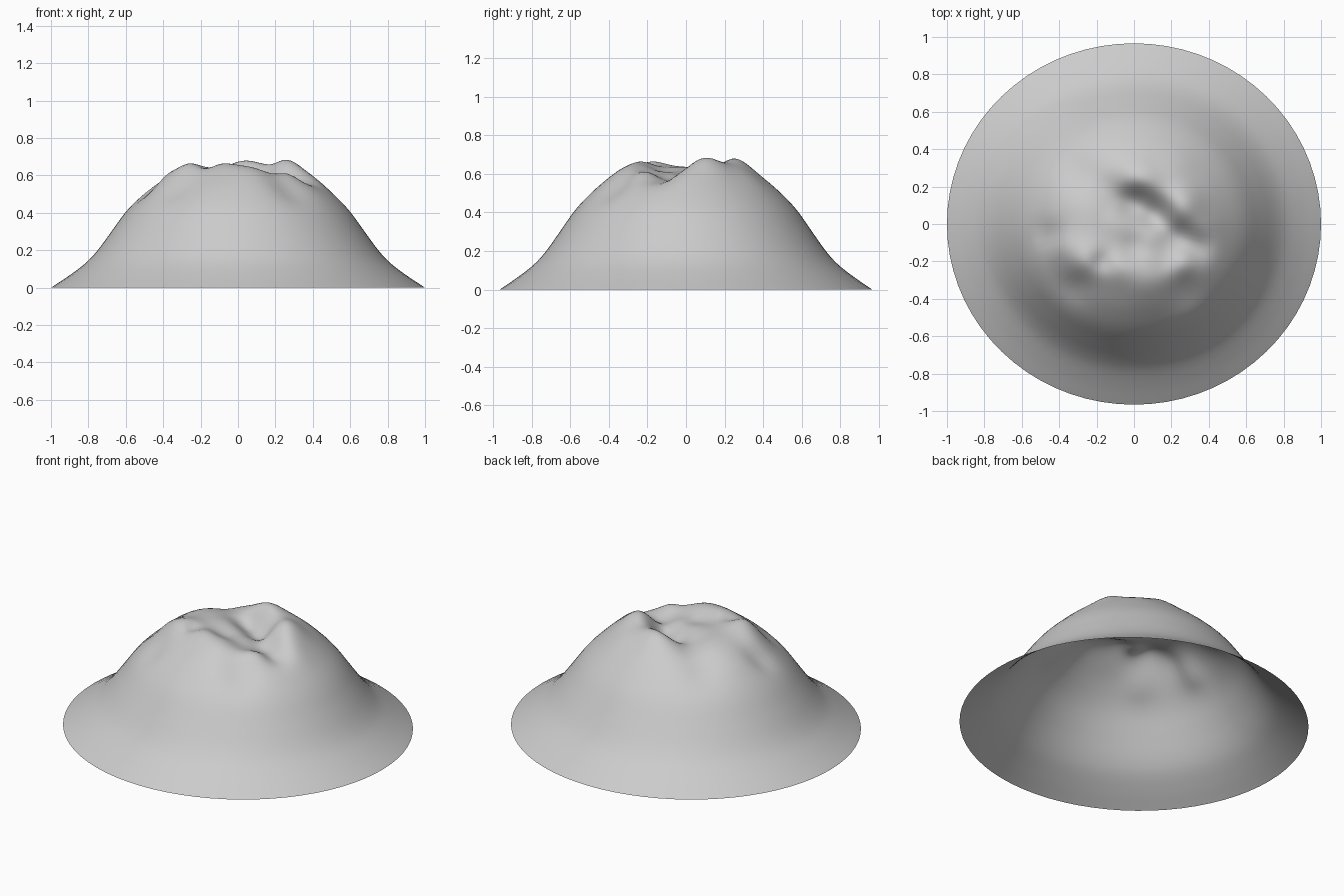
import bpy, bmesh, math

if "Cube" in bpy.data.objects:
    bpy.data.objects.remove(bpy.data.objects["Cube"])

# Radial profile of the mound: (radius, height)
PROFILE = [(0, .615), (.15, .62), (.25, .63), (.34, .61), (.44, .555), (.53, .48), (.6, .405),
           (.68, .295), (.75, .2), (.81, .135), (.9, .066), (1, 0)]
# Summit lumps and gullies: (x, y, height, radius)
LUMPS = [(.03, .23, .06, .085), (.26, .10, .06, .08), (-.27, -.20, .05, .075), (-.08, -.23, .03, .07),
         (-.10, .0, .02, .08), (-.39, -.12, .02, .05), (.22, .30, .015, .07), (.38, -.02, .015, .06),
         (.27, -.21, .02, .05), (.06, -.30, .02, .08),
         (-.30, .28, -.03, .08), (-.15, .19, -.03, .07), (.0, .12, -.07, .065), (.12, .05, -.065, .06),
         (.23, -.06, -.06, .06), (.33, -.12, -.045, .06), (.27, -.36, -.03, .07), (.17, -.17, -.03, .06),
         (-.46, -.06, -.03, .055), (-.32, -.33, -.025, .06), (-.17, -.20, -.025, .04), (.0, -.12, -.015, .05)]
RINGS, SEGS = 56, 72
DEPTH = .966


def slope(i):
    a, b = PROFILE[max(i - 1, 0)], PROFILE[min(i + 1, len(PROFILE) - 1)]
    return (b[1] - a[1]) / (b[0] - a[0])


def base_height(r):
    # Smooth cubic through the profile points
    i = max(k for k in range(len(PROFILE) - 1) if PROFILE[k][0] <= r)
    (r0, z0), (r1, z1) = PROFILE[i], PROFILE[i + 1]
    h = r1 - r0
    t = (r - r0) / h
    return ((2*t**3 - 3*t**2 + 1) * z0 + (t**3 - 2*t**2 + t) * h * slope(i)
            + (3*t**2 - 2*t**3) * z1 + (t**3 - t**2) * h * slope(i + 1))


def height(x, y, r):
    return base_height(r) + sum(a * math.exp(-((x - cx)**2 + (y - cy)**2) / (2 * s * s))
                                for cx, cy, a, s in LUMPS) * min(1, (1 - r) * 4)


# Open-bottomed mound surface
bm = bmesh.new()
centre = bm.verts.new((0, 0, height(0, 0, 0)))
rings = []
for j in range(1, RINGS + 1):
    r = j / RINGS
    ring = []
    for k in range(SEGS):
        a = 2 * math.pi * k / SEGS
        x, y = r * math.cos(a), r * math.sin(a) * DEPTH
        ring.append(bm.verts.new((x, y, height(x, y, r))))
    rings.append(ring)
for k in range(SEGS):
    n = (k + 1) % SEGS
    bm.faces.new((centre, rings[0][k], rings[0][n]))
    for a, b in zip(rings, rings[1:]):
        bm.faces.new((a[k], b[k], b[n], a[n]))
mesh = bpy.data.meshes.new("mountain")
bm.to_mesh(mesh)
bm.free()
mesh.shade_smooth()
mountain = bpy.data.objects.new("mountain", mesh)
bpy.context.collection.objects.link(mountain)
